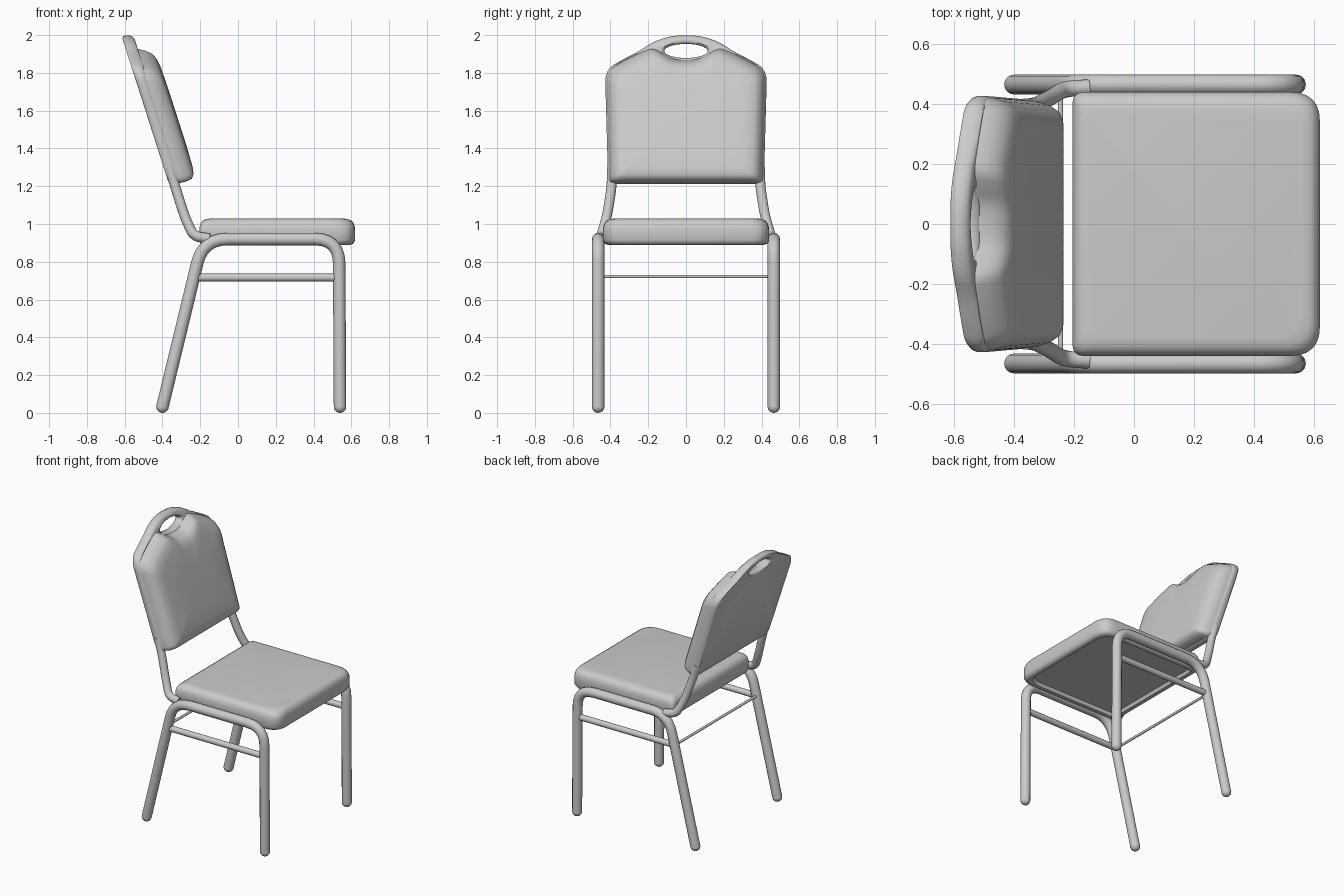
import bpy, bmesh
from math import cos, sin, atan2
from mathutils import Vector

if "Cube" in bpy.data.objects:
    bpy.data.objects.remove(bpy.data.objects["Cube"])


def fillet(pts, r, closed=False, steps=6):
    """Round every corner of a path; r is one radius or one per point."""
    pts = [Vector(p) for p in pts]
    n, out = len(pts), []
    for i, p in enumerate(pts):
        if not closed and i in (0, n - 1):
            out.append(p)
            continue
        a, b = pts[i - 1] - p, pts[(i + 1) % n] - p
        ri = r[i] if isinstance(r, list) else r
        k = min(ri, a.length * 0.45, b.length * 0.45)
        a, b = p + a.normalized() * k, p + b.normalized() * k
        for s in range(steps + 1):
            t = s / steps
            out.append(a * (1 - t) ** 2 + p * 2 * t * (1 - t) + b * t * t)
    return out


def dense(pts, step):
    """Split the long segments of a closed loop."""
    out = []
    for i, p in enumerate(pts):
        q = pts[(i + 1) % len(pts)]
        m = max(1, int((q - p).length / step))
        out += [p.lerp(q, k / m) for k in range(m)]
    return out


def finish(ob, mirror=False, angle=0.8):
    if mirror:
        mod = ob.modifiers.new("mirror", 'MIRROR')
        mod.use_axis = (False, True, False)
    bpy.ops.object.select_all(action='DESELECT')
    ob.select_set(True)
    bpy.context.view_layer.objects.active = ob
    bpy.ops.object.shade_smooth_by_angle(angle=angle)
    return ob


def mesh_object(name, bm):
    bmesh.ops.recalc_face_normals(bm, faces=bm.faces[:])
    me = bpy.data.meshes.new(name)
    bm.to_mesh(me)
    bm.free()
    ob = bpy.data.objects.new(name, me)
    bpy.context.collection.objects.link(ob)
    return ob


def loft(name, rings, loop=False):
    """Skin a list of equal rings; capped ends unless the rings form a loop."""
    bm = bmesh.new()
    vs = [[bm.verts.new(p) for p in ring] for ring in rings]
    n = len(vs[0])
    for k in range(len(vs) if loop else len(vs) - 1):
        a, b = vs[k], vs[(k + 1) % len(vs)]
        for i in range(n):
            j = (i + 1) % n
            bm.faces.new((a[i], a[j], b[j], b[i]))
    if not loop:
        bm.faces.new(vs[0])
        bm.faces.new(vs[-1])
    return mesh_object(name, bm)


def tube(name, pts, r, bend=0.1, mirror=True):
    path = fillet(pts, bend)
    cu = bpy.data.curves.new(name, 'CURVE')
    cu.dimensions = '3D'
    cu.bevel_depth, cu.bevel_resolution, cu.use_fill_caps = r, 4, True
    sp = cu.splines.new('POLY')
    sp.points.add(len(path) - 1)
    for q, p in zip(sp.points, path):
        q.co = (*p, 1)
    ob = bpy.data.objects.new(name, cu)
    bpy.context.collection.objects.link(ob)
    bpy.ops.object.select_all(action='DESELECT')
    ob.select_set(True)
    bpy.context.view_layer.objects.active = ob
    bpy.ops.object.convert(target='MESH')
    return finish(bpy.context.view_layer.objects.active, mirror)


def lean(d, y, z):
    """Point on the reclined back: d is the depth in front of its rear face."""
    return (-0.362 - (z - 1.2) * 0.32 + d, y, z)


def whole(half):
    return half + [(-y, z) for y, z in reversed(half) if y > 0]


# Seat cushion: rounded slab with a shallow recess underneath
def seat_ring(inset, z):
    x0, x1, y = -0.205 + inset, 0.62 - inset, 0.44 - inset
    corners = [(x0, -y, z), (x1, -y, z), (x1, y, z), (x0, y, z)]
    return fillet(corners, [0.04, 0.1, 0.1, 0.04], True)


finish(loft("seat", [seat_ring(*p) for p in (
    (0.05, 0.915), (0.04, 0.893), (0.025, 0.89), (0.008, 0.897), (0, 0.915),
    (0, 0.975), (0.005, 0.998), (0.016, 1.015), (0.033, 1.025),
    (0.06, 1.029))]))

# Leg frames: front leg, seat rail and rear leg bent from one tube per side
Y, R = 0.465, 0.033
tube("leg_frame", [(0.54, Y, R), (0.535, Y, 0.92), (-0.185, Y, 0.92),
                   (-0.40, Y, R)], R, 0.13)

# Rounded feet
for name, x in (("front_foot", 0.54), ("rear_foot", -0.40)):
    bm = bmesh.new()
    bmesh.ops.create_uvsphere(bm, u_segments=16, v_segments=10, radius=R)
    bmesh.ops.translate(bm, verts=bm.verts[:], vec=(x, Y, R))
    finish(mesh_object(name, bm), True)

# Side stretchers and thin rear rod
tube("side_stretcher", [(-0.235, Y, 0.716), (0.53, Y, 0.716)], 0.021)
tube("rear_rod", [(-0.245, -Y, 0.722), (-0.245, Y, 0.722)], 0.009, mirror=False)

# Back uprights, rising from the rail into the back frame
tube("back_upright", [(-0.15, 0.455, 0.922), (-0.235, 0.45, 0.935),
                      (-0.283, 0.418, 1.04), (-0.333, 0.393, 1.2),
                      (-0.363, 0.392, 1.3)], 0.027, 0.06)

# Back frame: plate with rounded rim and a hand-hold slot
outline = whole([(0.412, 1.212), (0.428, 1.78), (0.405, 1.83), (0.33, 1.874),
                 (0.25, 1.914), (0.17, 1.967), (0.08, 1.995), (0, 2.0)])
outer = dense(fillet(outline, 0.04, True, 3), 0.025)
HZ = 1.916
slot = []
for p in outer:
    a = atan2((p.y - HZ) / 0.037, p.x / 0.115)
    slot.append(Vector((0.115 * cos(a), HZ + 0.037 * sin(a))))
section = [(0.018, 0.0), (0.006, 0.008), (0, 0.022), (0, 0.042),
           (0.006, 0.056), (0.018, 0.064)]


def plate_ring(src, dst, s, d):
    pts = [p + (q - p).normalized() * s for p, q in zip(src, dst)]
    return [lean(d, p.x, p.y) for p in pts]


finish(loft("back_frame",
            [plate_ring(outer, slot, s, d) for s, d in section] +
            [plate_ring(slot, outer, s, d) for s, d in reversed(section)], True))

# Back cushion: padded front that dips below the hand-hold
pad = whole([(0.408, 1.216), (0.424, 1.775), (0.40, 1.825), (0.325, 1.868),
             (0.25, 1.905), (0.18, 1.935), (0.125, 1.908), (0.07, 1.874),
             (0, 1.868)])
pad = dense(fillet(pad, 0.03, True, 3), 0.04)
rings = []
for d, sy, sz in ((0.03, 1, 1), (0.062, 0.995, 0.995), (0.1, 0.965, 0.97),
                  (0.13, 0.92, 0.93), (0.147, 0.86, 0.86),
                  (0.155, 0.74, 0.74), (0.158, 0.4, 0.4)):
    rings.append([lean(d, p.x * sy, 1.55 + (p.y - 1.55) * sz) for p in pad])
finish(loft("back_cushion", rings))
